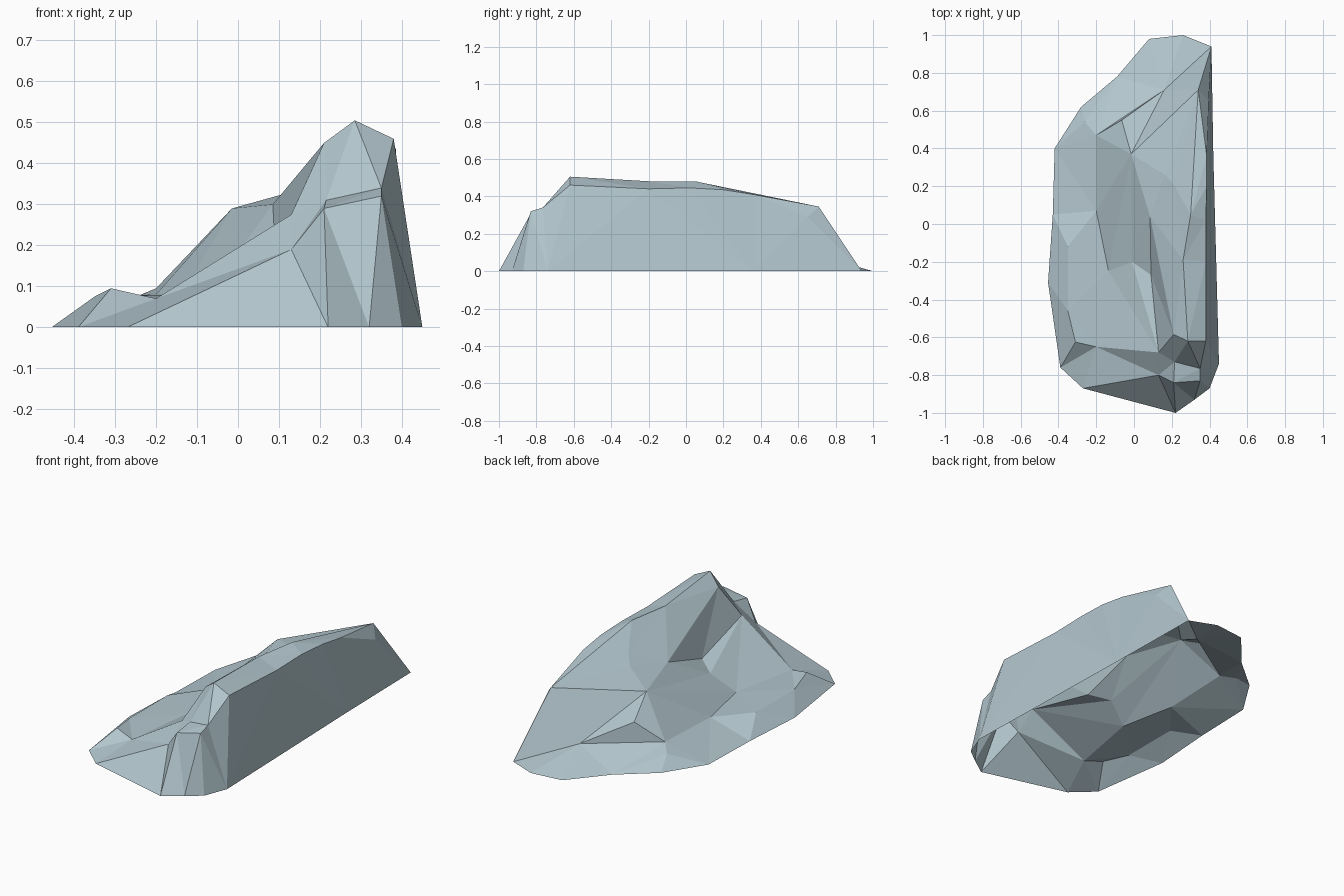
import bpy
from mathutils import Vector
from mathutils.geometry import delaunay_2d_cdt

if "Cube" in bpy.data.objects:
    bpy.data.objects.remove(bpy.data.objects["Cube"])

# Ground outline of the boulder, counter-clockwise, z = 0
outline = [(.22, -1), (.32, -.93), (.40, -.87), (.45, -.74), (.42, .36), (.41, .94),
           (.26, 1), (.08, .98), (-.09, .78), (-.28, .62), (-.42, .40), (-.43, .05),
           (-.455, -.31), (-.39, -.76), (-.27, -.87)]

# Named points that several crease lines share
peak, shoulder, tail = (.285, -.62, .505), (.21, -.585, .45), (.34, .71, .345)
notch, lip, knob = (.13, -.68, .275), (.085, .04, .30), (-.015, .37, .29)
hollow, pit, cleft = (-.135, -.25, .08), (-.01, -.2, .17), (.09, -.27, .2)
saddle, dip = (.21, .21, .38), (.165, .26, .34)
step_l, step_r = (.215, -.73, .31), (.35, -.765, .34)
toe, foot, heel = (-.2, -.65, .07), (.16, .71, .08), (-.2, .47, .095)
spur, crown = (-.065, .55, .2), (.26, -.19, .48)
brow = (.38, -.62, .46)
corner = (.41, .94, 0)

# Crease lines: consecutive points become edges of the surface
creases = [
    # summit ridge and the top edge of the right cliff
    [shoulder, peak, crown, (.30, .05, .48), tail, corner],
    [peak, brow, (.38, -.2, .44), (.38, .02, .445), (.385, .2, .435),
     (.385, .36, .41), (.395, .65, .29), corner],
    # steps at the front
    [shoulder, step_l, step_r, brow],
    [peak, step_r, (.35, -.83, .32), (.21, -.84, .29), step_l],
    [step_l, notch, (.13, -.8, .19), (.21, -.84, .29)],
    [shoulder, notch],
    # hollow on the left flank
    [(-.35, -.46, .075), (-.31, -.625, .095), toe, notch, cleft, lip, shoulder],
    [toe, hollow, pit, notch],
    [hollow, knob, pit, cleft],
    [knob, lip, saddle, crown],
    # back slope
    [knob, dip, saddle],
    [dip, tail, knob, foot, corner],
    [knob, spur, foot, heel, spur],
    [knob, heel, (-.2, .07, .08)],
    [heel, (-.26, .54, .07)],
    [(-.35, -.12, .075), (-.35, -.32, .075)],
]

# Collect unique points and edges, then triangulate in plan
points = [(x, y, 0) for x, y in outline]
edges = []
for line in creases:
    for p in line:
        if p not in points:
            points.append(p)
    edges += [(points.index(a), points.index(b)) for a, b in zip(line, line[1:])]
flat, _, tris, origins, _, _ = delaunay_2d_cdt(
    [Vector(p[:2]) for p in points], edges, [list(range(len(outline)))], 1, 1e-5)


def height(i):
    """Height of a plan point; a crossing point takes that of its nearest neighbour."""
    if origins[i]:
        return points[origins[i][0]][2]
    return min(points, key=lambda p: (Vector(p[:2]) - flat[i]).length)[2]


# Boulder shell, open underneath
mesh = bpy.data.meshes.new("boulder")
mesh.from_pydata([(v.x, v.y, height(i)) for i, v in enumerate(flat)], [], tris)
mesh.update()
boulder = bpy.data.objects.new("boulder", mesh)
bpy.context.collection.objects.link(boulder)

stone = bpy.data.materials.new("pale blue grey stone")
stone.diffuse_color = (.45, .57, .62, 1)
stone.use_nodes = True
stone.node_tree.nodes["Principled BSDF"].inputs["Base Color"].default_value = stone.diffuse_color
mesh.materials.append(stone)
